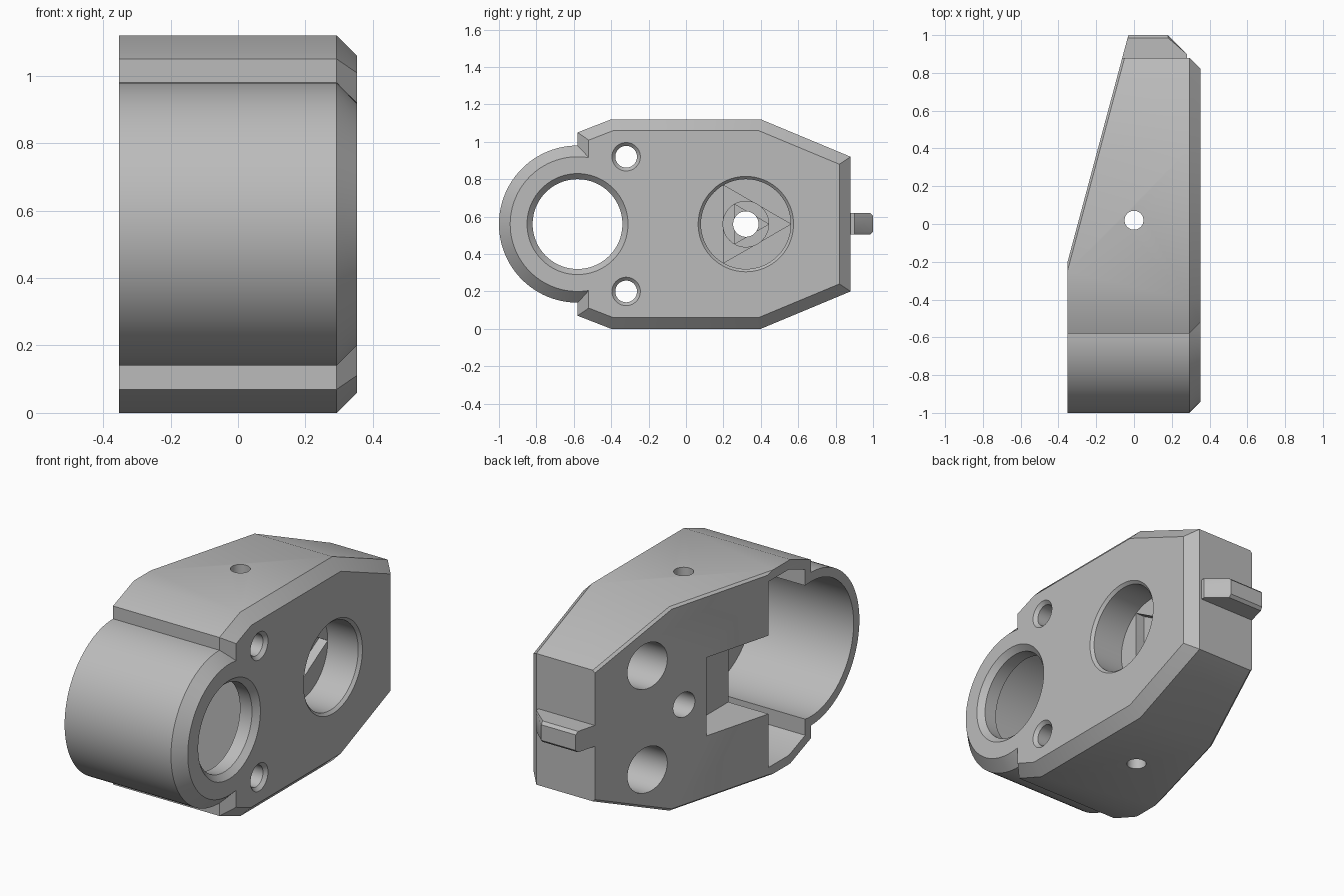
import bpy, bmesh
from math import cos, sin, tau
from mathutils import Vector

old = bpy.data.objects.get("Cube")
if old:
    bpy.data.objects.remove(old, do_unlink=True)

MID = 0.56                       # height of the centre line
SIDE, CHAMFER = 0.353, 0.06
SLOPE_POINT, SLOPE_NORMAL = Vector((-0.03, 1, 0)), Vector((-1, 0.268, 0)).normalized()

grey = bpy.data.materials.new("light_grey")
grey.use_nodes = True
grey.diffuse_color = (0.5, 0.5, 0.5, 1)
grey.node_tree.nodes["Principled BSDF"].inputs["Base Color"].default_value = (0.5, 0.5, 0.5, 1)


def ring(y, z, r, n=96):
    return [(y + r * cos(tau * i / n), z + r * sin(tau * i / n)) for i in range(n)]


def inset(pts, d):
    """Move every side of a convex counter-clockwise outline inward."""
    out = []
    for i, p in enumerate(pts):
        p = Vector(p)
        a = (p - Vector(pts[i - 1])).normalized()
        b = (Vector(pts[(i + 1) % len(pts)]) - p).normalized()
        na, nb = Vector((-a.y, a.x)), Vector((-b.y, b.x))
        out.append(tuple(p + (na + nb) * d / (1 + na.dot(nb))))
    return out


def loft(name, sections, axis="x", slope=False, edge=0.0):
    """Closed solid through matching outlines placed along an axis."""
    bm = bmesh.new()
    loops = []
    for t, pts in sections:
        loops.append([bm.verts.new((t, u, v) if axis == "x" else (u, v, t)) for u, v in pts])
    for a, b in zip(loops, loops[1:]):
        for i in range(len(a)):
            j = (i + 1) % len(a)
            bm.faces.new((a[i], a[j], b[j], b[i]))
    bm.faces.new(loops[0][::-1])
    bm.faces.new(loops[-1])
    if slope:
        bmesh.ops.bisect_plane(bm, geom=bm.verts[:] + bm.edges[:] + bm.faces[:],
                               plane_co=SLOPE_POINT, plane_no=SLOPE_NORMAL, clear_outer=True)
        rim = [e for e in bm.edges if e.is_boundary]
        bmesh.ops.contextual_create(bm, geom=rim)
        if edge:
            rim = [e for e in rim if e.is_valid and abs(e.verts[0].co.y - e.verts[1].co.y) > 0.01]
            bmesh.ops.bevel(bm, geom=rim, offset=edge, segments=1, affect="EDGES")
    bmesh.ops.recalc_face_normals(bm, faces=bm.faces)
    mesh = bpy.data.meshes.new(name)
    bm.to_mesh(mesh)
    bm.free()
    mesh.materials.append(grey)
    ob = bpy.data.objects.new(name, mesh)
    bpy.context.collection.objects.link(ob)
    return ob


def combine(target, other, operation):
    other.hide_render = True
    mod = target.modifiers.new(operation.lower(), "BOOLEAN")
    mod.operation, mod.solver, mod.object = operation, "EXACT", other
    bpy.context.view_layer.objects.active = target
    bpy.ops.object.modifier_apply(modifier=mod.name)
    bpy.data.objects.remove(other, do_unlink=True)


# Main block with a sloping side
outline = [(-0.58, 0.07), (-0.4, 0), (0.4, 0), (0.88, 0.2),
           (0.88, 0.92), (0.4, 1.12), (-0.4, 1.12), (-0.58, 1.05)]
body = loft("housing", [(-SIDE, outline), (SIDE - CHAMFER, outline),
                        (SIDE, inset(outline, CHAMFER))], slope=True, edge=0.012)

# Round front barrel
barrel = loft("barrel", [(-SIDE, ring(-0.58, MID, 0.42)),
                         (SIDE - CHAMFER, ring(-0.58, MID, 0.42)),
                         (SIDE, ring(-0.58, MID, 0.42 - CHAMFER))])
combine(body, barrel, "UNION")

# Rear locating tab
tab_plan = [(-0.2, 0.8), (0.28, 0.8), (0.28, 0.9), (0.18, 1), (-0.2, 1)]
tab_small = [(u, min(v, 0.985)) for u, v in tab_plan]
tab = loft("rear_tab", [(0.505, tab_small), (0.52, tab_plan),
                        (0.605, tab_plan), (0.62, tab_small)], axis="z", slope=True)
combine(body, tab, "UNION")

# Hollow front chamber, open on the sloping side
chamber = [(-0.53, 0.105), (-0.39, 0.05), (-0.21, 0.05),
           (-0.21, 1.07), (-0.39, 1.07), (-0.53, 1.015)]
cutters = [
    loft("chamber_cut", [(-1, chamber), (0.25, chamber)]),
    loft("barrel_cut", [(-1, ring(-0.58, MID, 0.37)), (0.25, ring(-0.58, MID, 0.37))]),
]

# Shallow slot leading into the chamber
slot = [(-0.4, 0.345), (0.18, 0.345), (0.18, 0.775), (-0.4, 0.775)]
cutters.append(loft("slot_cut", [(-1, slot), (-0.11, slot)]))


def countersunk(name, y, z, r, lip, depth):
    """Hole from the flat side with a chamfered mouth."""
    return loft(name, [(SIDE - depth, ring(y, z, r)), (SIDE - lip, ring(y, z, r)),
                       (SIDE + 0.01, ring(y, z, r + lip + 0.01))])


# Barrel bore, screw holes and stepped pivot hole
cutters.append(countersunk("bore_cut", -0.58, MID, 0.24, 0.03, 0.2))
cutters.append(countersunk("pivot_cut", 0.32, MID, 0.24, 0.015, 0.2))
for x0, x1, r, n in ((0.1, 0.2, 0.24, 3), (0.02, 0.2, 0.122, 96),
                     (-0.03, 0.1, 0.122, 3), (-1, 0.1, 0.068, 96)):
    cutters.append(loft("pivot_step_cut", [(x0, ring(0.32, MID, r, n)), (x1, ring(0.32, MID, r, n))]))
for sign in (-1, 1):
    cutters.append(countersunk("screw_cut", -0.32, MID + sign * 0.36, 0.058, 0.018, 0.2))
    blind = ring(0.55, MID + sign * 0.285, 0.125)
    cutters.append(loft("blind_hole_cut", [(-1, blind), (0.15, blind)]))

# Vertical pin hole
pin = ring(0, 0.02, 0.05)
cutters.append(loft("pin_cut", [(-0.2, pin), (1.3, pin)], axis="z"))

for cutter in cutters:
    combine(body, cutter, "DIFFERENCE")

bpy.ops.object.select_all(action="DESELECT")
body.select_set(True)
bpy.context.view_layer.objects.active = body
bpy.ops.object.shade_smooth_by_angle(angle=0.5)
